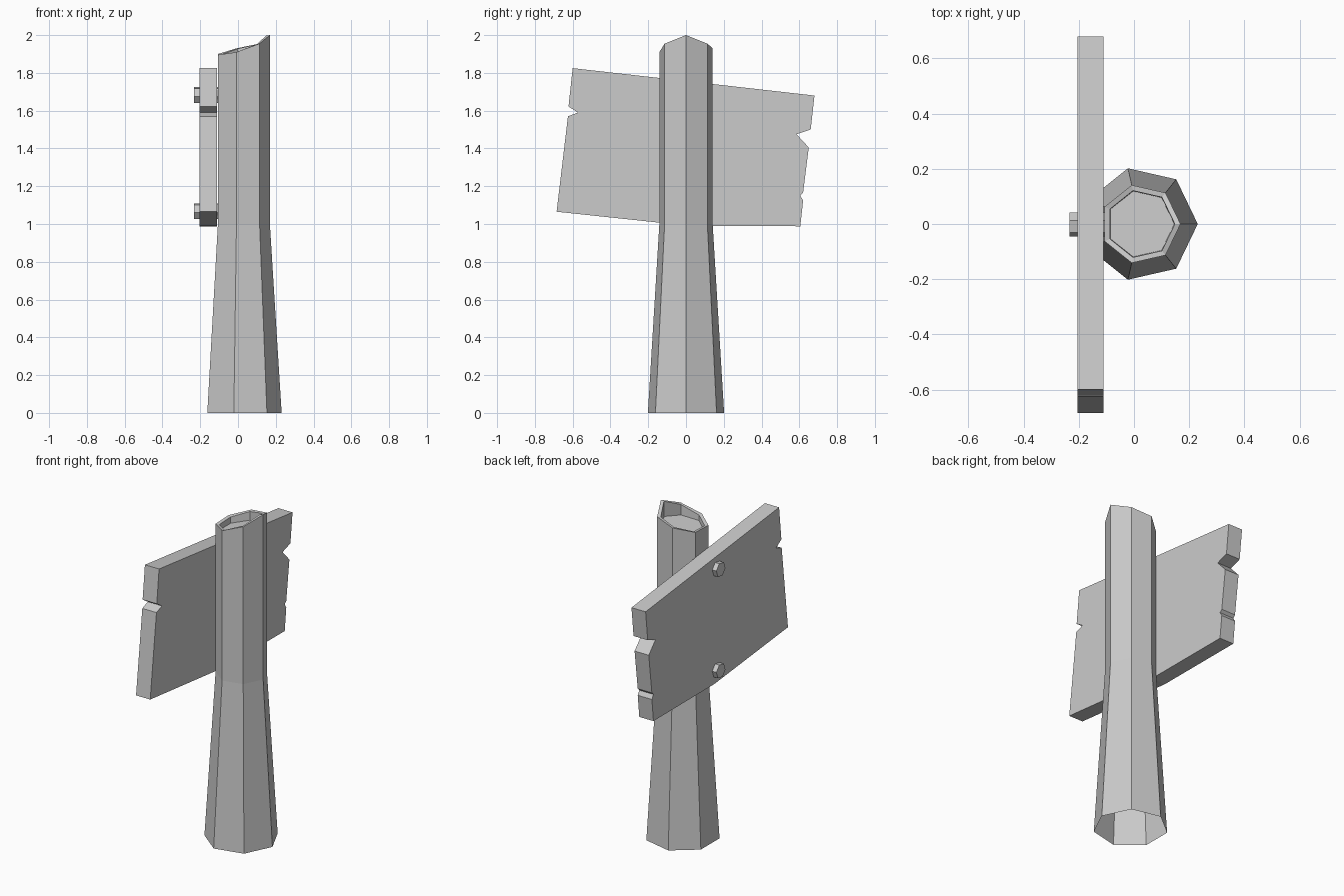
import bpy, bmesh
from math import sin, cos, pi, radians

if "Cube" in bpy.data.objects:
    bpy.data.objects.remove(bpy.data.objects["Cube"])


def make_object(name, bm):
    bmesh.ops.recalc_face_normals(bm, faces=bm.faces)
    mesh = bpy.data.meshes.new(name)
    bm.to_mesh(mesh)
    bm.free()
    obj = bpy.data.objects.new(name, mesh)
    bpy.context.collection.objects.link(obj)
    return obj


def extrude_x(name, outline, x0, x1):
    """Prism along x from a (y, z) outline."""
    bm = bmesh.new()
    rings = [[bm.verts.new((x, y, z)) for y, z in outline] for x in (x0, x1)]
    n = len(outline)
    for i in range(n):
        j = (i + 1) % n
        bm.faces.new((rings[0][i], rings[0][j], rings[1][j], rings[1][i]))
    bm.faces.new(rings[0])
    bm.faces.new(rings[1])
    return make_object(name, bm)


# Post: seven-sided, flared foot, slanted broken top with a recessed face, open base
SIDES = 7
top_z = [2.0, 1.955, 1.93, 1.90, 1.895, 1.91, 1.955]
levels = [
    (0.207, [0.0] * SIDES),
    (0.1447, [1.0] * SIDES),
    (0.1447, top_z),
    (0.124, [z - 0.003 for z in top_z]),
    (0.122, [1.905, 1.89, 1.875, 1.86, 1.86, 1.875, 1.89]),
]
bm = bmesh.new()
rings = []
for r, heights in levels:
    rings.append([bm.verts.new((0.024 + r * cos(2 * pi * i / SIDES),
                                r * sin(2 * pi * i / SIDES), h))
                  for i, h in enumerate(heights)])
for a, b in zip(rings, rings[1:]):
    for i in range(SIDES):
        j = (i + 1) % SIDES
        bm.faces.new((a[i], a[j], b[j], b[i]))
bm.faces.new(rings[-1])
make_object("post", bm)

# Sign board: tilted plank with chipped ends
board = [(-0.60, 1.825), (0.68, 1.68), (0.66, 1.50), (0.585, 1.475),
         (0.65, 1.405), (0.62, 1.165), (0.605, 1.15), (0.62, 1.125),
         (0.605, 0.988), (0.02, 0.99), (-0.685, 1.065), (-0.625, 1.57),
         (-0.572, 1.59), (-0.622, 1.622)]
extrude_x("sign_board", board, -0.205, -0.11)

# Hexagonal bolts through the board
for name, z in (("upper_bolt", 1.683), ("lower_bolt", 1.068)):
    hexagon = [(-0.002 + 0.044 * cos(k * pi / 3 + radians(10)),
                z + 0.044 * sin(k * pi / 3 + radians(10))) for k in range(6)]
    extrude_x(name, hexagon, -0.233, -0.105)
